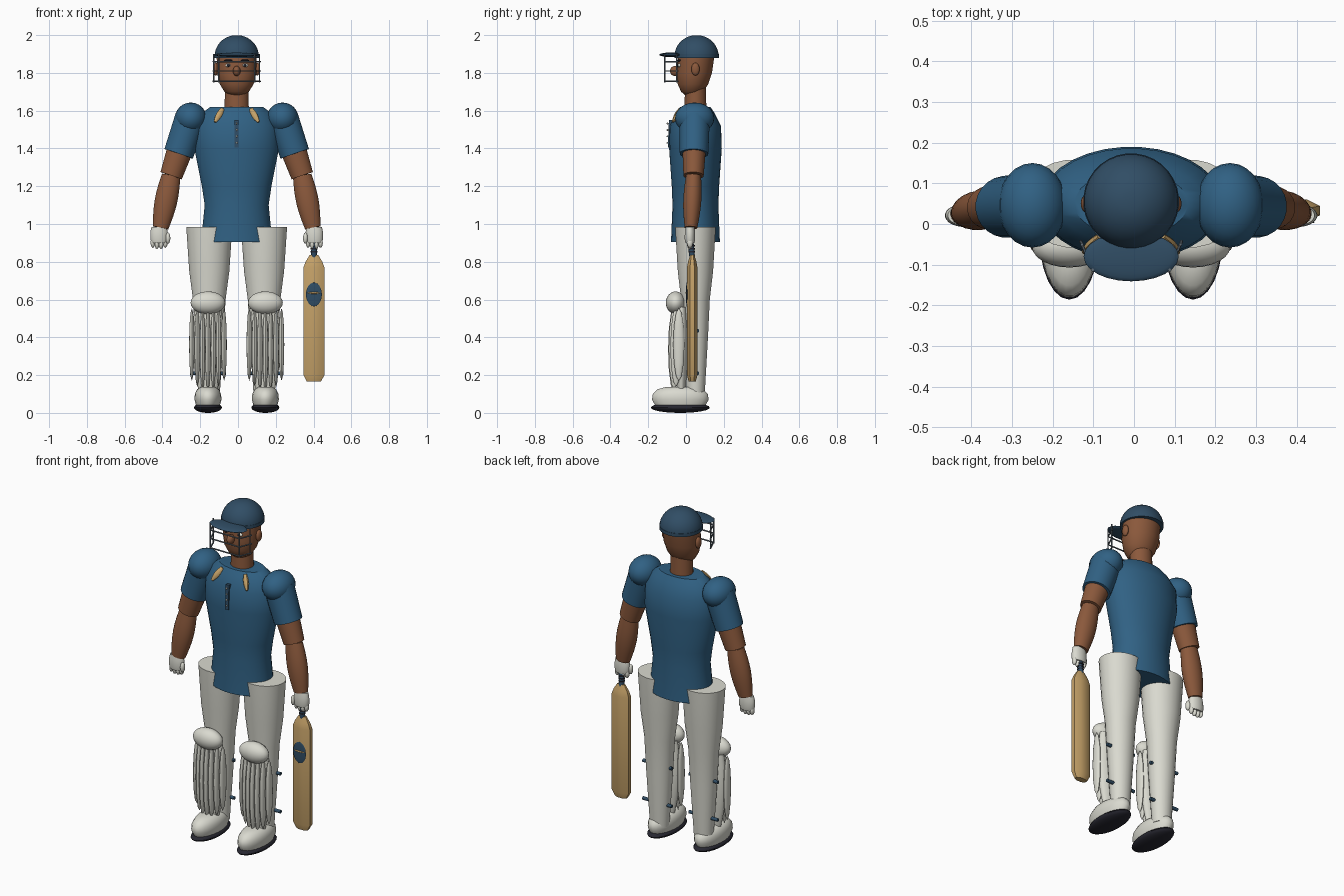
import bpy, bmesh
from math import sin, cos, pi, radians
from mathutils import Vector, Matrix

cube = bpy.data.objects.get("Cube")
if cube:
    bpy.data.objects.remove(cube, do_unlink=True)

BODY_SHIFT = -.007   # the bat pushes the body slightly off centre
BODY_Y = .05


def material(name, red, green, blue):
    mat = bpy.data.materials.new(name)
    mat.use_nodes = True
    color = (red, green, blue, 1)
    mat.diffuse_color = color
    mat.node_tree.nodes["Principled BSDF"].inputs["Base Color"].default_value = color
    return mat


shirt_blue = material("shirt blue", .03, .12, .23)
navy = material("helmet navy", .03, .075, .13)
dark = material("dark trim", .02, .02, .03)
skin = material("brown skin", .26, .1, .045)
white = material("off white", .7, .7, .63)
wood = material("pale wood", .56, .36, .14)
grey = material("grille grey", .12, .15, .18)


def finish(name, mesh_data, mat, mirrored):
    """Turn a bmesh into a smooth shaded object, optionally mirrored across the body."""
    bmesh.ops.recalc_face_normals(mesh_data, faces=mesh_data.faces)
    mesh = bpy.data.meshes.new(name)
    mesh_data.to_mesh(mesh)
    mesh_data.free()
    mesh.materials.append(mat)
    part = bpy.data.objects.new(name, mesh)
    part.location.x = BODY_SHIFT
    bpy.context.collection.objects.link(part)
    if mirrored:
        part.modifiers.new("other side", "MIRROR")
    bpy.ops.object.select_all(action="DESELECT")
    part.select_set(True)
    bpy.context.view_layer.objects.active = part
    bpy.ops.object.shade_smooth_by_angle(angle=radians(40))


def loft(name, mat, rings, sides, mirrored):
    """Skin a row of elliptical rings, each given as centre, half width and half depth vectors."""
    data = bmesh.new()
    phase = pi / sides
    loops = []
    for centre, wide, deep in rings:
        angles = [phase + 2 * pi * k / sides for k in range(sides)]
        loops.append([data.verts.new(centre + wide * cos(a) + deep * sin(a)) for a in angles])
    for low, high in zip(loops, loops[1:]):
        for k in range(sides):
            data.faces.new((low[k - 1], low[k], high[k], high[k - 1]))
    data.faces.new(loops[0])
    data.faces.new(loops[-1])
    finish(name, data, mat, mirrored)


def stack(name, mat, x, y, profile, flat=1, lean=0, sides=24, mirrored=False):
    """Upright form from (height, half width) pairs; flat is depth over width."""
    base = profile[0][0]
    rings = []
    for z, width, *depth in profile:
        deep = depth[0] if depth else width * flat
        centre = Vector((x, y + lean * (z - base), z))
        rings.append((centre, Vector((width, 0, 0)), Vector((0, deep, 0))))
    loft(name, mat, rings, sides, mirrored)


def limb(name, mat, start, end, first, last, bulge=0, flat=1, sides=24, mirrored=False):
    """Tapered tube between two points that can swell in the middle."""
    start, end = Vector(start), Vector(end)
    axis = (end - start).normalized()
    wide = Vector((0, 1, 0)).cross(axis).normalized()
    deep = axis.cross(wide)
    steps = 8 if bulge else 1
    rings = []
    for i in range(steps + 1):
        t = i / steps
        radius = first + (last - first) * t + bulge * sin(pi * t)
        rings.append((start.lerp(end, t), wide * radius, deep * radius * flat))
    loft(name, mat, rings, sides, mirrored)


def ball(name, mat, place, size, sides=24, mirrored=False):
    data = bmesh.new()
    bmesh.ops.create_uvsphere(data, u_segments=sides, v_segments=sides // 2, radius=1)
    data.transform(Matrix.LocRotScale(Vector(place), None, Vector(size)))
    finish(name, data, mat, mirrored)


# Shirt body from hem to collar
stack("shirt", shirt_blue, 0, BODY_Y, [
    (.905, .19, .13), (1.1, .17, .122), (1.2, .185, .126), (1.4, .225, .14),
    (1.52, .22, .136), (1.59, .18, .1), (1.62, .14, .08)], sides=32)

# Neck and head
stack("neck", skin, 0, BODY_Y, [(1.6, .065), (1.74, .062)], flat=.9)
stack("head", skin, 0, .03, [(1.683, .04), (1.7, .065), (1.74, .09), (1.8, .105), (1.9, .107)],
      flat=.9, lean=.12)

# Face
ball("nose", skin, (0, -.058, 1.81), (.02, .027, .027))
ball("mouth", dark, (0, -.036, 1.765), (.03, .01, .007))
ball("ear", skin, (.11, BODY_Y, 1.82), (.014, .022, .034), mirrored=True)
ball("eye_white", white, (.043, -.034, 1.84), (.017, .01, .01), mirrored=True)
ball("pupil", dark, (.043, -.042, 1.84), (.008, .006, .008), mirrored=True)
ball("eyebrow", dark, (.043, -.036, 1.866), (.024, .01, .005), mirrored=True)

# Helmet dome as a quarter circle profile, with rim and peak
dome_angles = [radians(10 * i) for i in range(9)]
stack("helmet_dome", navy, 0, .056, [(1.89 + .11 * sin(a), .117 * cos(a)) for a in dome_angles], sides=32)
stack("helmet_rim", navy, 0, .056, [(1.88, .118), (1.9, .118)], sides=32)
ball("helmet_peak", navy, (0, -.08, 1.896), (.117, .061, .012))

# Face grille: bars wrap round to posts at the temples
for z in (1.755, 1.81, 1.86):
    temple, corner = (.125, -.04, z), (.095, -.113, z)
    limb("grille_side_bar", grey, temple, corner, .004, .004, sides=8, mirrored=True)
    limb("grille_front_bar", grey, corner, (-.095, -.113, z), .004, .004, sides=8)
for x, y in ((.095, -.113), (.121, -.05)):
    limb("grille_post", grey, (x, y, 1.75), (x, y, 1.9), .004, .004, sides=8, mirrored=True)

# Collar trim and buttoned placket
limb("collar_trim", wood, (.115, -.07, 1.54), (.075, -.03, 1.61), .007, .01, bulge=.008, flat=.8,
     sides=8, mirrored=True)
limb("placket", navy, (0, -.086, 1.405), (0, -.08, 1.55), .015, .015, sides=4)
for i in range(4):
    z = 1.43 + i * .034
    ball("button", white, (0, -.098, z), (.005, .005, .005), sides=8)

# Arms
shoulder = Vector((.243, .046, 1.56))
elbow = Vector((.347, .04, 1.256))
wrist = Vector((.403, .026, .98))
hem = shoulder.lerp(elbow, .62)
ball("shoulder", shirt_blue, shoulder, (.084, .104, .083), mirrored=True)
limb("sleeve", shirt_blue, shoulder, hem, .085, .08, flat=.95, mirrored=True)
limb("upper_arm", skin, shoulder.lerp(elbow, .5), elbow, .07, .06, flat=.9, mirrored=True)
limb("forearm", skin, elbow, wrist, .05, .042, bulge=.014, flat=.8, mirrored=True)

# Gloves with four fingers and a thumb
palm = wrist + Vector((.008, -.005, -.04))
stack("glove_palm", white, palm.x, palm.y, [(.9, .04), (.92, .047), (.96, .046), (.985, .04)],
      flat=.6, mirrored=True)
for i in range(4):
    reach = .9 - .008 * sin(pi * i / 3)
    ball("glove_finger", white, (palm.x + .022 * (i - 1.5), palm.y, reach), (.012, .016, .026),
         sides=12, mirrored=True)
ball("glove_thumb", white, (palm.x - .047, .01, .925), (.013, .016, .03), sides=12, mirrored=True)

# Trouser legs
leg_x = .152
stack("trouser_leg", white, .145, BODY_Y, [
    (.08, .055), (.4, .076), (.6, .087), (.75, .107), (.985, .123)], flat=.88, mirrored=True)

# Leg guards: knee roll, shell, padded ribs and straps
ball("knee_pad", white, (leg_x, -.055, .583), (.092, .052, .06), mirrored=True)
limb("guard_shell", white, (leg_x, -.025, .12), (leg_x, -.025, .56), .05, .07, bulge=.025,
     flat=.45, mirrored=True)
for i in range(-3, 4):
    curve = i * i * .003
    ball("guard_rib", white, (leg_x + i * .0285, curve - .065, .335 + curve),
         (.0145, .03, .22 - curve), sides=12, mirrored=True)
for z in (.21, .435):
    limb("guard_strap", navy, (leg_x - .095, .06, z), (leg_x + .095, .06, z), .01, .01,
         sides=12, mirrored=True)

# Shoes
ball("shoe_sole", dark, (leg_x, -.03, .028), (.074, .156, .028), mirrored=True)
stack("shoe_upper", white, leg_x, -.03, [(.04, .064), (.07, .072), (.1, .07), (.125, .058), (.138, .035)],
      flat=2.1, mirrored=True)

# Bat hanging from the left hand
bat_x, bat_y = .409, .033
stack("bat_blade", wood, bat_x, bat_y, [
    (.165, .04), (.2, .06), (.77, .06), (.8, .048), (.835, .025)], flat=.5, sides=8)
limb("bat_handle", navy, (bat_x, bat_y, .82), (palm.x, palm.y, .95), .015, .015)
for i in range(3):
    z = .85 + i * .016
    stack("handle_wrap", dark, bat_x, .03, [(z, .018), (z + .006, .018)])
ball("blade_patch", navy, (bat_x, .004, .627), (.042, .004, .063))
ball("blade_patch_stripe", wood, (bat_x, .001, .635), (.034, .004, .005))
